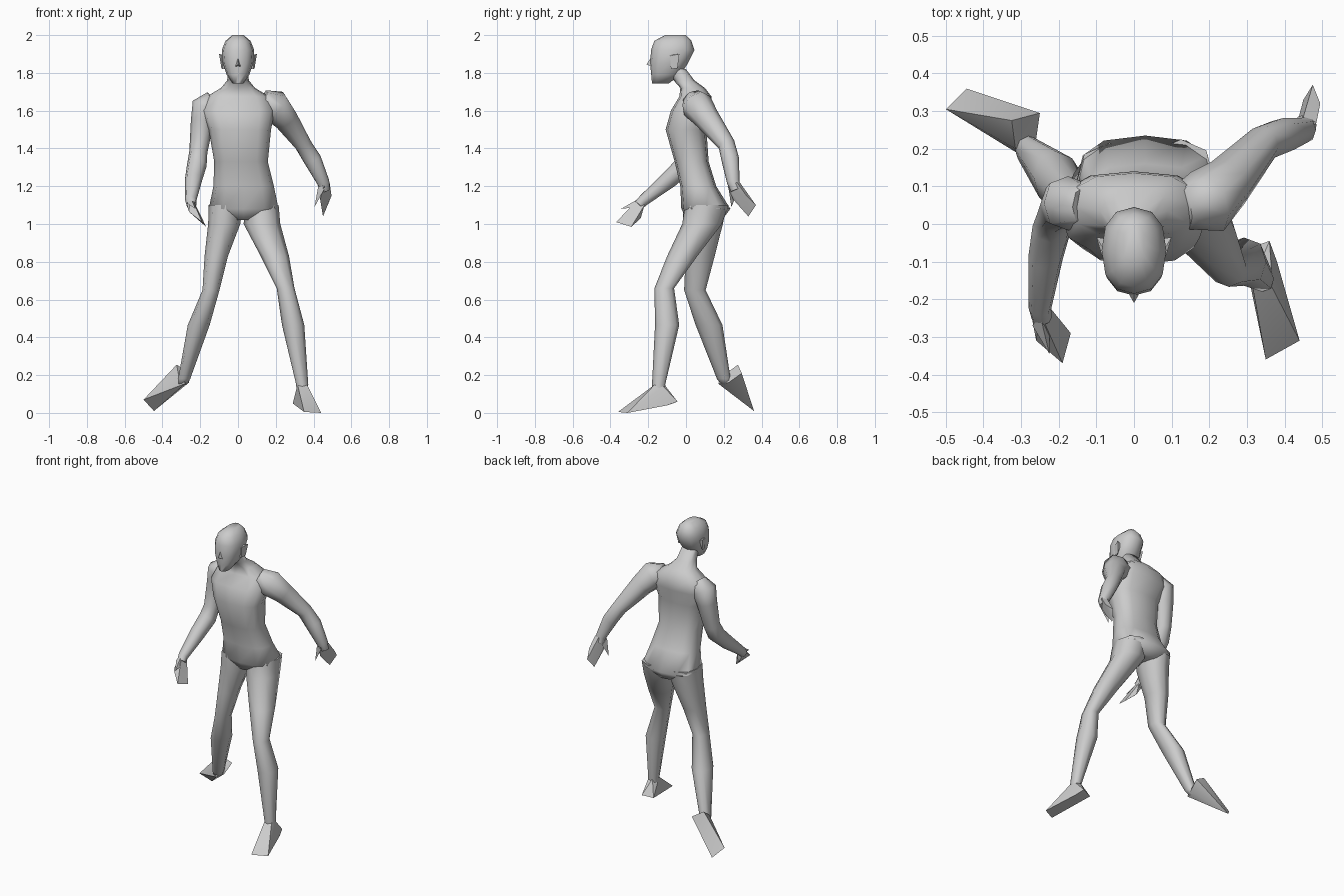
import bpy, bmesh, math
from mathutils import Vector


def finish(name, bm, angle):
    bmesh.ops.recalc_face_normals(bm, faces=bm.faces)
    me = bpy.data.meshes.new(name)
    bm.to_mesh(me)
    bm.free()
    me.shade_smooth()
    me.set_sharp_from_angle(angle=math.radians(angle))
    ob = bpy.data.objects.new(name, me)
    bpy.context.collection.objects.link(ob)
    return ob


def spow(v, e):
    return math.copysign(abs(v) ** e, v)


def loft(name, rings, n=8, tilt=False, power=0.85):
    """Skin oval rings (x, y, z, half width, half depth); tilt turns them along the path."""
    bm = bmesh.new()
    cs = [Vector(r[:3]) for r in rings]
    loops = []
    for i, r in enumerate(rings):
        u, v = Vector((1, 0, 0)), Vector((0, 1, 0))
        if tilt:
            t = (cs[min(i + 1, len(cs) - 1)] - cs[max(i - 1, 0)]).normalized()
            u = (u - t * u.dot(t)).normalized()
            v = t.cross(u)
        loop = []
        for k in range(n):
            a = 2 * math.pi * k / n
            loop.append(bm.verts.new(cs[i] + u * r[3] * spow(math.cos(a), power)
                                     + v * r[-1] * spow(math.sin(a), power)))
        loops.append(loop)
    for a, b in zip(loops, loops[1:]):
        for k in range(n):
            bm.faces.new((a[k], a[(k + 1) % n], b[(k + 1) % n], b[k]))
    bm.faces.new(loops[0])
    bm.faces.new(loops[-1])
    return finish(name, bm, 75)


def hull(name, pts):
    """Faceted solid round a few corner points."""
    bm = bmesh.new()
    for p in pts:
        bm.verts.new(p)
    bmesh.ops.convex_hull(bm, input=bm.verts)
    bmesh.ops.delete(bm, geom=[v for v in bm.verts if not v.link_faces], context='VERTS')
    return finish(name, bm, 35)


# Torso and neck
loft("torso", [
    (0.03, 0.10, 1.02, 0.06, 0.09), (0.03, 0.105, 1.08, 0.185, 0.13),
    (0.03, 0.065, 1.20, 0.16, 0.095), (0.016, 0.03, 1.33, 0.142, 0.09),
    (0.01, 0.0, 1.50, 0.165, 0.108), (0, 0.03, 1.60, 0.195, 0.11),
    (0, 0.05, 1.675, 0.165, 0.085), (0, 0.035, 1.72, 0.09, 0.065),
    (0, -0.01, 1.76, 0.058, 0.055), (0, -0.05, 1.82, 0.05, 0.05)], 12, power=0.75)

# Head, nose and ears
loft("head", [
    (0, -0.135, 1.745, 0.03, 0.045), (0, -0.107, 1.79, 0.06, 0.077),
    (0, -0.09, 1.85, 0.08, 0.10), (0, -0.07, 1.92, 0.086, 0.115),
    (0, -0.07, 1.97, 0.066, 0.098), (0, -0.055, 2.0, 0.03, 0.055)], 12)
hull("nose", [(0, -0.18, 1.89), (0, -0.21, 1.845), (0.02, -0.175, 1.83), (-0.02, -0.175, 1.83)])
for side, s in (("left", 1), ("right", -1)):
    hull(side + "_ear", [(s * x, y, z) for x, y, z in (
        (0.07, -0.085, 1.895), (0.085, -0.085, 1.89), (0.10, -0.035, 1.90), (0.07, -0.04, 1.89),
        (0.088, -0.045, 1.825), (0.07, -0.08, 1.82), (0.082, -0.08, 1.82))])

# Left leg stepping forward, right leg trailing
loft("left_leg", [
    (0.125, 0.11, 1.10, 0.09, 0.115), (0.127, 0.085, 1.0, 0.097, 0.105),
    (0.195, -0.02, 0.83, 0.075, 0.08), (0.252, -0.115, 0.66, 0.047, 0.052),
    (0.292, -0.10, 0.465, 0.059, 0.064), (0.34, -0.145, 0.15, 0.032, 0.035),
    (0.34, -0.14, 0.09, 0.03, 0.033)])
loft("right_leg", [
    (-0.065, 0.10, 1.10, 0.09, 0.115), (-0.073, 0.09, 1.0, 0.085, 0.105),
    (-0.115, 0.075, 0.83, 0.062, 0.077), (-0.143, 0.047, 0.65, 0.045, 0.057),
    (-0.208, 0.122, 0.465, 0.058, 0.071), (-0.285, 0.2, 0.18, 0.032, 0.036),
    (-0.295, 0.215, 0.15, 0.025, 0.03)])

# Feet
hull("left_foot", [
    (0.315, -0.165, 0.15), (0.365, -0.165, 0.15), (0.33, -0.115, 0.15), (0.365, -0.12, 0.14),
    (0.29, -0.07, 0.05), (0.36, -0.045, 0.06), (0.35, -0.36, 0.005), (0.44, -0.31, 0.0),
    (0.38, -0.10, 0.04)])
hull("right_foot", [
    (-0.28, 0.17, 0.155), (-0.26, 0.225, 0.16), (-0.315, 0.20, 0.20),
    (-0.25, 0.295, 0.21), (-0.325, 0.275, 0.255), (-0.5, 0.305, 0.07), (-0.445, 0.36, 0.01)])

# Arms: left swung back, right bent forward
loft("left_arm", [
    (0.13, 0.045, 1.65, 0.06), (0.195, 0.06, 1.625, 0.085), (0.25, 0.11, 1.56, 0.068),
    (0.345, 0.215, 1.42, 0.046), (0.395, 0.235, 1.34, 0.047),
    (0.452, 0.25, 1.22, 0.033), (0.457, 0.265, 1.18, 0.028)], tilt=True)
loft("right_arm", [
    (-0.13, 0.05, 1.66, 0.05), (-0.175, 0.055, 1.62, 0.072), (-0.19, 0.05, 1.54, 0.06),
    (-0.21, 0.025, 1.38, 0.048), (-0.218, -0.01, 1.31, 0.052), (-0.235, -0.09, 1.235, 0.046),
    (-0.25, -0.225, 1.125, 0.03), (-0.245, -0.25, 1.10, 0.027)], tilt=True)

# Hands and thumbs
hull("left_hand", [
    (0.425, 0.235, 1.21), (0.485, 0.27, 1.22), (0.45, 0.285, 1.22), (0.455, 0.22, 1.20),
    (0.495, 0.32, 1.15), (0.435, 0.25, 1.13), (0.475, 0.37, 1.10), (0.45, 0.33, 1.04)])
hull("left_thumb", [
    (0.425, 0.23, 1.20), (0.46, 0.225, 1.19), (0.43, 0.275, 1.17), (0.405, 0.24, 1.09)])
hull("right_hand", [
    (-0.25, -0.235, 1.15), (-0.275, -0.23, 1.12), (-0.225, -0.22, 1.10), (-0.245, -0.23, 1.09),
    (-0.26, -0.31, 1.065), (-0.22, -0.24, 1.03), (-0.19, -0.37, 1.01), (-0.168, -0.29, 0.985)])
hull("right_thumb", [
    (-0.25, -0.24, 1.14), (-0.27, -0.27, 1.11), (-0.225, -0.26, 1.09), (-0.225, -0.345, 1.08)])
